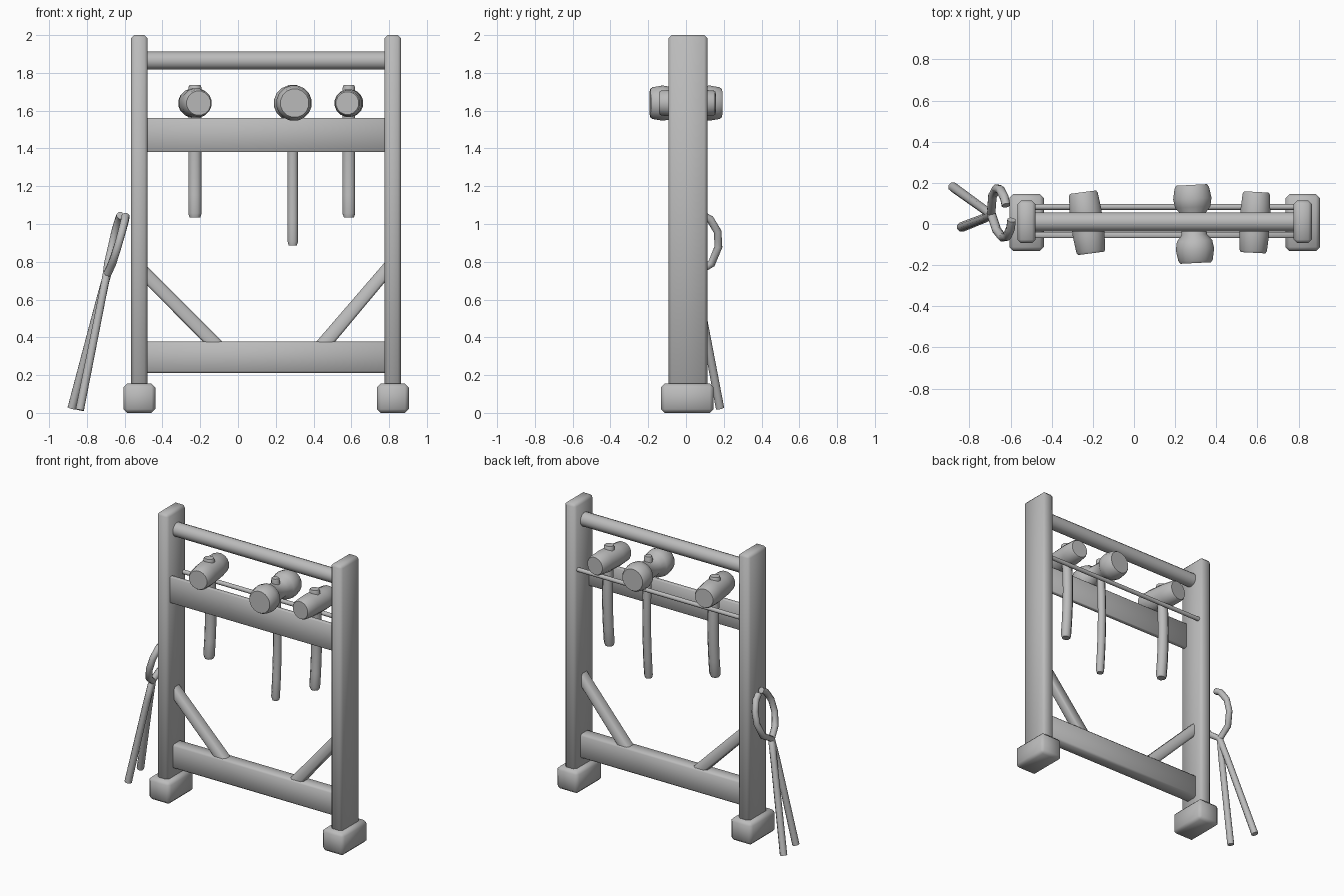
import bpy, bmesh, math
from mathutils import Vector, Matrix

cube = bpy.data.objects.get("Cube")
if cube:
    bpy.data.objects.remove(cube, do_unlink=True)

grey = bpy.data.materials.new("plain grey")
grey.use_nodes = True
COLOUR = (0.5, 0.5, 0.5, 1)
grey.diffuse_color = COLOUR
grey.node_tree.nodes["Principled BSDF"].inputs["Base Color"].default_value = COLOUR


def finish(bm, name, angle=50):
    """Turn a bmesh into a smooth-shaded object."""
    bmesh.ops.recalc_face_normals(bm, faces=bm.faces)
    mesh = bpy.data.meshes.new(name)
    bm.to_mesh(mesh)
    bm.free()
    mesh.materials.append(grey)
    ob = bpy.data.objects.new(name, mesh)
    bpy.context.collection.objects.link(ob)
    bpy.ops.object.select_all(action="DESELECT")
    ob.select_set(True)
    bpy.context.view_layer.objects.active = ob
    bpy.ops.object.shade_smooth_by_angle(angle=math.radians(angle))
    return ob


def box(name, lo, hi, bevel=0.0):
    """Chamfered box between two corners."""
    lo, hi = Vector(lo), Vector(hi)
    bm = bmesh.new()
    bmesh.ops.create_cube(bm, size=1)
    for v in bm.verts:
        v.co = Vector((v.co[i] * (hi[i] - lo[i]) + (lo[i] + hi[i]) / 2 for i in range(3)))
    if bevel:
        bmesh.ops.bevel(bm, geom=bm.edges[:], offset=bevel, segments=1, affect="EDGES")
    return finish(bm, name)


def tube(name, points, radii, sides=10, side=(1, 0, 0), squash=1.0, angle=50):
    """Sweep a round or oval section along points; radii may vary."""
    pts = [Vector(p) for p in points]
    bm = bmesh.new()
    rings = []
    for i, p in enumerate(pts):
        t = (pts[min(i + 1, len(pts) - 1)] - pts[max(i - 1, 0)]).normalized()
        v = t.cross(Vector(side)).normalized()
        u = v.cross(t)
        ring = []
        for k in range(sides):
            a = math.tau * (k + 0.5) / sides
            ring.append(bm.verts.new(p + radii[i] * (u * math.cos(a) + v * math.sin(a) * squash)))
        rings.append(ring)
    for a, b in zip(rings, rings[1:]):
        for k in range(sides):
            bm.faces.new((a[k], a[k - 1], b[k - 1], b[k]))
    bm.faces.new(rings[0])
    bm.faces.new(rings[-1])
    return finish(bm, name, angle)


def brace(name, outline, y0, y1):
    """Diagonal strut from an x-z outline."""
    bm = bmesh.new()
    front = [bm.verts.new((x, y0, z)) for x, z in outline]
    face = bm.faces.new(front)
    out = bmesh.ops.extrude_face_region(bm, geom=[face])
    for v in out["geom"]:
        if isinstance(v, bmesh.types.BMVert):
            v.co.y = y1
    long_edges = [e for e in bm.edges if abs(e.verts[0].co.y - e.verts[1].co.y) < 0.001
                  and abs(e.verts[0].co.x - e.verts[1].co.x) > 0.2]
    bmesh.ops.bevel(bm, geom=long_edges, offset=0.012, segments=1, affect="EDGES")
    return finish(bm, name)


# Posts and feet
MID = 0.15
for label, x in (("right", -0.522), ("left", 0.82)):
    box(label + "_post", (x - 0.044, -0.093, 0.1), (x + 0.044, 0.113, 2.0), 0.017)
    box(label + "_foot", (x - 0.084, -0.132, 0), (x + 0.084, 0.146, 0.155), 0.02)

# Rails between the posts
x0, x1 = -0.5, 0.79
tube("top_rail", [(x0, 0.01, 1.865), (x1, 0.01, 1.865)], [0.048] * 2, 16, (0, 0, 1))
tube("rear_rod", [(x0, 0.083, 1.54), (x1, 0.083, 1.54)], [0.015] * 2, 10, (0, 0, 1))
box("front_plank", (x0, -0.068, 1.38), (x1, -0.038, 1.562), 0.004)
box("lower_beam", (x0, -0.035, 0.21), (x1, 0.055, 0.378), 0.012)

# Diagonal struts
brace("right_brace", [(-0.5, 0.795), (-0.5, 0.695), (-0.17, 0.36), (-0.065, 0.36)], -0.025, 0.045)
brace("left_brace", [(0.79, 0.812), (0.79, 0.707), (0.5, 0.36), (0.4, 0.36)], -0.025, 0.045)

# Mallet head profiles as (distance along the head, radius)
BARREL = [(-1, 0.82), (-0.93, 0.91), (-0.4, 1), (0.4, 1), (0.93, 0.91), (1, 0.82)]
DUMBBELL = [(-1, 0.8), (-0.93, 0.9), (-0.65, 1), (-0.43, 0.92), (-0.27, 0.66),
            (0.27, 0.66), (0.43, 0.92), (0.65, 1), (0.93, 0.9), (1, 0.8)]


def mallet(name, x, y, radius, half, turn, profile, grip, bottom):
    """Head lying front to back, with a slightly bowed oval handle through it."""
    centre = Vector((x, y, 1.64))
    spin = Matrix.Rotation(math.radians(turn), 3, "Z")
    tube(name + "_head", [centre + spin @ Vector((0, t * half, 0)) for t, r in profile],
         [radius * r for t, r in profile], 16, spin @ Vector((1, 0, 0)))
    path, radii = [], []
    for i in range(7):
        t = i / 6
        path.append((x, y + 0.02 * math.sin(math.pi * t), 1.735 + (bottom - 1.735) * t))
        radii.append(grip)
    path = [path[0], (x, y, 1.72)] + path[1:-1] + [(x, y, bottom + 0.02), path[-1]]
    tube(name + "_handle", path, [grip * 0.85, grip] + radii[1:-1] + [grip, grip * 0.8], 8,
         squash=0.9)


mallet("right_mallet", -0.228, 0.006, 0.079, 0.15, 7.5, BARREL, 0.038, 1.035)
mallet("middle_mallet", 0.29, 0.0, 0.095, 0.19, 3, DUMBBELL, 0.029, 0.885)
mallet("left_mallet", 0.587, 0.008, 0.074, 0.148, -3, BARREL, 0.036, 1.035)

# Tongs leaning beside the right post: each arm crosses at the pivot
arms = {
    "tongs_front_jaw": [(-0.595, 0.02, 1.04), (-0.6, -0.022, 1.015), (-0.617, -0.06, 0.95),
                        (-0.64, -0.065, 0.87), (-0.667, -0.03, 0.79), (-0.692, 0.045, 0.735),
                        (-0.73, 0.072, 0.6), (-0.88, 0.18, 0.025)],
    "tongs_rear_jaw": [(-0.622, 0.09, 1.045), (-0.63, 0.128, 1.025), (-0.65, 0.167, 0.96),
                       (-0.668, 0.172, 0.88), (-0.688, 0.135, 0.79), (-0.695, 0.045, 0.735),
                       (-0.722, 0.03, 0.6), (-0.838, -0.015, 0.015)],
}
for name, path in arms.items():
    tube(name, path, [0.022] * 6 + [0.022, 0.024], 8)
